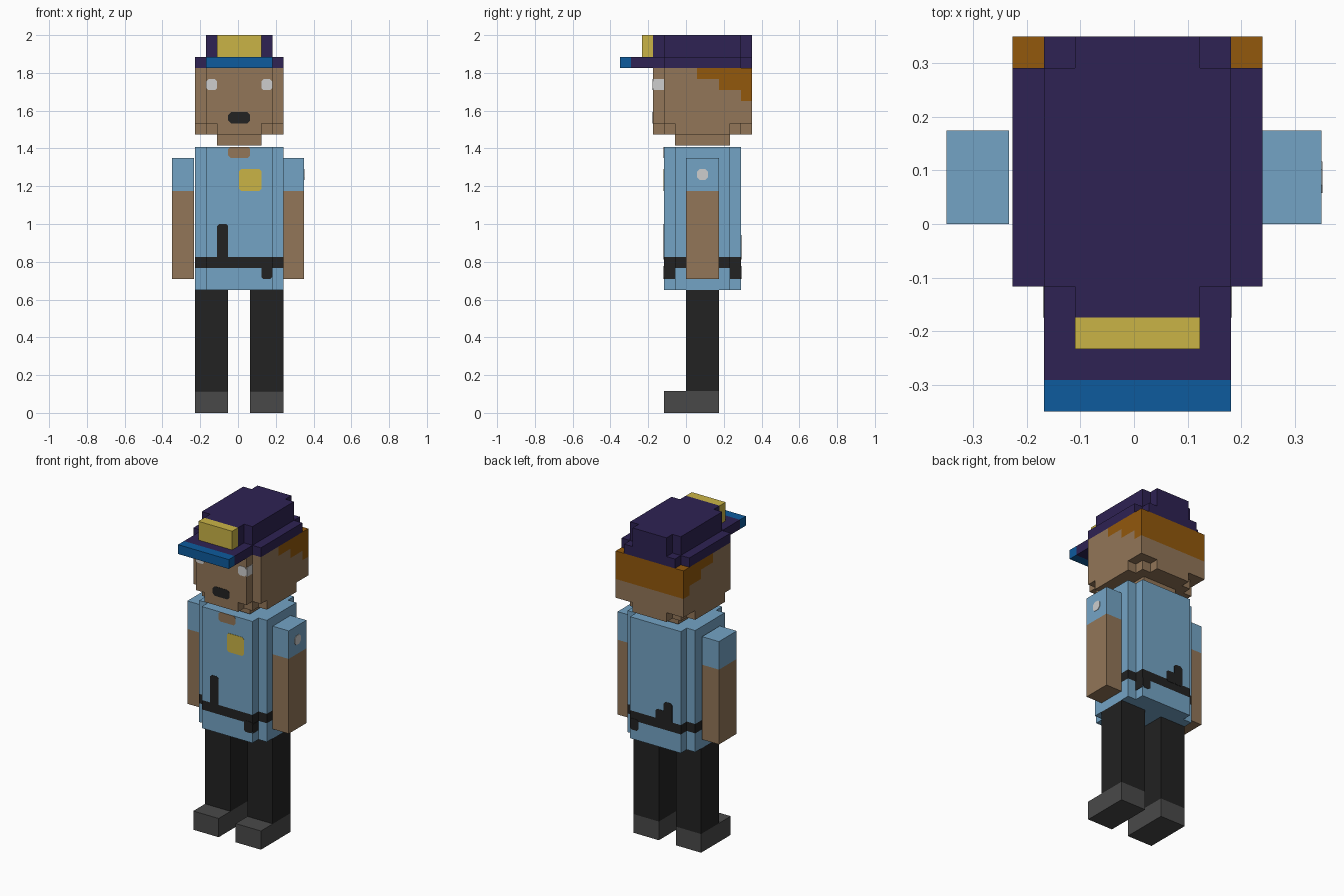
import bpy, bmesh
from mathutils import Vector

if "Cube" in bpy.data.objects:
    bpy.data.objects.remove(bpy.data.objects["Cube"])

U = 0.35 / 6            # block size
CX = 0.0065             # body centre is slightly off the origin
ZB = 0.65               # torso base height


def lin(c):
    c /= 255
    return c / 12.92 if c <= 0.04045 else ((c + 0.055) / 1.055) ** 2.4


def material(name, r, g, b):
    m = bpy.data.materials.new(name)
    m.diffuse_color = (lin(r), lin(g), lin(b), 1)
    m.use_nodes = True
    m.node_tree.nodes["Principled BSDF"].inputs["Base Color"].default_value = m.diffuse_color
    return m


SKIN = material("skin", 146, 118, 88)
SHIRT = material("shirt_blue", 116, 164, 197)
NAVY = material("cap_purple", 46, 34, 83)
VISOR = material("visor_blue", 13, 91, 157)
GOLD = material("gold", 202, 180, 70)
HAIR = material("hair_brown", 146, 88, 12)
WHITE = material("pale_grey", 206, 206, 206)
BLACK = material("black", 34, 34, 34)
SHOE = material("shoe_grey", 73, 73, 73)


def finish(bm, name, mats):
    bmesh.ops.recalc_face_normals(bm, faces=bm.faces)
    me = bpy.data.meshes.new(name)
    bm.to_mesh(me)
    bm.free()
    for m in mats:
        me.materials.append(m)
    ob = bpy.data.objects.new(name, me)
    bpy.context.collection.objects.link(ob)
    return ob


def extrude(points, offset):
    """Polygon pushed along an offset into a solid."""
    bm = bmesh.new()
    f = bm.faces.new([bm.verts.new(p) for p in points])
    r = bmesh.ops.extrude_face_region(bm, geom=[f], use_keep_orig=True)
    bmesh.ops.translate(bm, vec=offset,
                        verts=[v for v in r["geom"] if isinstance(v, bmesh.types.BMVert)])
    return bm


def stepped(name, rows, z0, z1, mats, ycuts=(), zcuts=(), rule=None):
    """Mirrored stepped footprint, rows = (y0, y1, half width) in blocks."""
    right = [(w, y) for y0, y1, w in rows for y in (y0, y1)]
    outline = right + [(-x, y) for x, y in reversed(right)]
    bm = extrude([(CX + x * U, y * U, z0) for x, y in outline], (0, 0, z1 - z0))
    cuts = [((0, y * U, 0), (0, 1, 0)) for y in ycuts] + [((0, 0, z), (0, 0, 1)) for z in zcuts]
    for co, no in cuts:
        bmesh.ops.bisect_plane(bm, geom=bm.verts[:] + bm.edges[:] + bm.faces[:],
                               plane_co=co, plane_no=no)
    if rule:
        for f in bm.faces:
            c = f.calc_center_median()
            f.material_index = int(rule(c.y / U, c.z))
    return finish(bm, name, mats)


def box(name, x0, x1, y0, y1, z0, z1, mat):
    pts = [(x0, y0, z0), (x1, y0, z0), (x1, y1, z0), (x0, y1, z0)]
    return finish(extrude(pts, (0, 0, z1 - z0)), name, [mat])


def plate(name, side, pos, a0, a1, z0, z1, mat, clip=0.2):
    """Thin painted detail with clipped corners on a front, back, right or left face."""
    c, t = clip * U, 0.003
    if clip:
        pts = [(a0 + c, z0), (a1 - c, z0), (a1, z0 + c), (a1, z1 - c),
               (a1 - c, z1), (a0 + c, z1), (a0, z1 - c), (a0, z0 + c)]
    else:
        pts = [(a0, z0), (a1, z0), (a1, z1), (a0, z1)]
    n = {"front": (0, -1, 0), "back": (0, 1, 0), "right": (1, 0, 0), "left": (-1, 0, 0)}[side]
    n = Vector(n)
    if n.y:
        pts = [Vector((a, pos, z)) for a, z in pts]
    else:
        pts = [Vector((pos, a, z)) for a, z in pts]
    return finish(extrude([p - n * 0.001 for p in pts], n * t), name, [mat])


def X(k):
    return CX + k * U


def ZT(k):              # blocks down from the top of the cap
    return 2 - k * U


def ZS(k):              # blocks up from the torso base
    return ZB + k * U


# Legs, shoes and arms
for tag, s in (("left", -1), ("right", 1)):
    x0, x1 = sorted((X(s), X(4 * s)))
    box(tag + "_shoe", x0, x1, -2 * U, 3 * U, 0, 2 * U, SHOE)
    box(tag + "_leg", x0, x1, 0, 3 * U, 2 * U, ZB, BLACK)
    a0, a1 = sorted((s * 4 * U, s * 6 * U))
    box(tag + "_forearm", a0, a1, 0, 3 * U, ZS(1), ZS(9), SKIN)
    box(tag + "_sleeve", a0, a1, 0, 3 * U, ZS(9), ZS(12), SHIRT)
plate("sleeve_patch", "right", 6 * U, U, 2 * U, ZS(10), ZS(11), WHITE, 0.25)

# Torso with belt band
stepped("torso", [(-2, -1, 3), (-1, 4, 4), (4, 5, 3)], ZB, ZS(13), [SHIRT, BLACK],
        zcuts=(ZS(2), ZS(3)), rule=lambda y, z: ZS(2) < z < ZS(3))

# Painted details on the torso
F, B = -2 * U, 5 * U
plate("open_collar", "front", F, X(-1), X(1), ZS(12), ZS(13), SKIN)
plate("chest_badge", "front", F, X(0), X(2), ZS(9), ZS(11), GOLD)
plate("belt_baton", "front", F, X(-2), X(-1), ZS(2.8), ZS(6), BLACK)
plate("belt_pouch_front", "front", F, X(2), X(3), ZS(1), ZS(2.2), BLACK)
plate("belt_pouch_front_side", "right", X(3), -2 * U, -U, ZS(1), ZS(2), BLACK, 0)
plate("belt_pouch_back", "back", B, X(2), X(3), ZS(1), ZS(2.2), BLACK)
plate("belt_pouch_back_side", "right", X(3), 4 * U, 5 * U, ZS(1), ZS(2), BLACK, 0)
plate("belt_clip_tall", "back", B, X(-2), X(-1), ZS(2.8), ZS(5), BLACK)
plate("belt_clip_short", "back", B, X(-1.2), X(0), ZS(2.8), ZS(4), BLACK)

# Neck, jaw and head; hair steps down towards the back
box("neck", X(-2), X(2), -U, 4 * U, ZT(10), ZT(9), SKIN)
stepped("jaw", [(-3, -2, 2), (-2, -1, 3), (-1, 4, 4), (4, 5, 3), (5, 6, 2)],
        ZT(9), ZT(8), [SKIN])
stepped("head", [(-3, -2, 3), (-2, 6, 4)], ZT(8), ZT(3), [SKIN, HAIR],
        ycuts=(1, 3, 5), zcuts=(ZT(4), ZT(5), ZT(6)),
        rule=lambda y, z: (y > 1 and z > ZT(4)) or (y > 3 and z > ZT(5)) or (y > 5 and z > ZT(6)))

# Face
plate("mouth", "front", -3 * U, X(-1), X(1), ZT(8), ZT(7), BLACK, 0.25)
for tag, s in (("left", -1), ("right", 1)):
    e0, e1 = sorted((X(2 * s), X(3 * s)))
    plate(tag + "_eye", "front", -3 * U, e0, e1, ZT(5), ZT(4), WHITE)
    plate(tag + "_eye_side", tag, X(3 * s), -3 * U, -2 * U, ZT(5), ZT(4), WHITE, 0)

# Cap
stepped("cap_band", [(-5, -2, 3), (-2, 5, 4), (5, 6, 3)], ZT(3), ZT(2), [NAVY])
stepped("cap_crown", [(-3, -2, 2), (-2, 5, 3), (5, 6, 2)], ZT(2), 2, [NAVY])
box("cap_visor", X(-3), X(3), -6 * U, -5 * U, ZT(3), ZT(2), VISOR)
box("cap_badge", X(-2), X(2), -4 * U, -3 * U, ZT(2), 2, GOLD)
